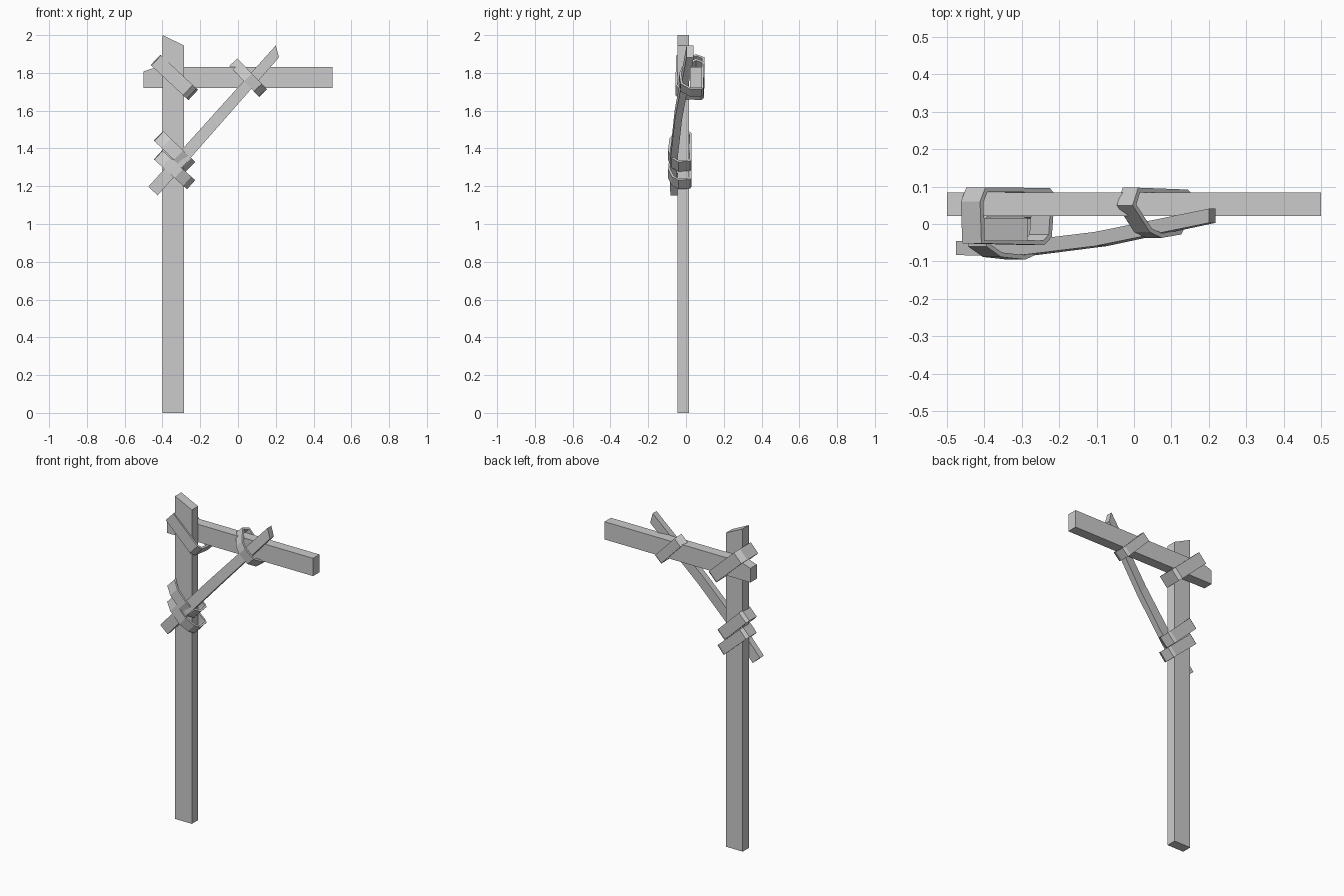
import bpy, bmesh, math
from mathutils import Vector

if "Cube" in bpy.data.objects:
    bpy.data.objects.remove(bpy.data.objects["Cube"])


def make(name, rings, closed=False):
    """Skin a list of equal-length vertex rings; cap the ends unless closed."""
    bm = bmesh.new()
    loops = [[bm.verts.new(p) for p in r] for r in rings]
    n = len(loops[0])
    pairs = list(zip(loops, loops[1:]))
    if closed:
        pairs.append((loops[-1], loops[0]))
    for a, b in pairs:
        for i in range(n):
            j = (i + 1) % n
            bm.faces.new((a[i], a[j], b[j], b[i]))
    if not closed:
        bm.faces.new(loops[0])
        bm.faces.new(loops[-1])
    bmesh.ops.recalc_face_normals(bm, faces=bm.faces)
    me = bpy.data.meshes.new(name)
    bm.to_mesh(me)
    bm.free()
    ob = bpy.data.objects.new(name, me)
    bpy.context.collection.objects.link(ob)
    return ob


def plank(name, outline, y0, y1):
    """Front outline (x, z) extruded in y."""
    return make(name, [[(x, y, z) for x, z in outline] for y in (y0, y1)])


def strap(name, centre, angle, profile, width, thick=0.012):
    """Tilted band: profile (u, y) runs around the timbers, width across."""
    u = Vector((math.cos(angle), 0, math.sin(angle)))
    w = Vector((-u.z, 0, u.x)) * width / 2
    c = Vector((centre[0], 0, centre[1]))
    rings = []
    n = len(profile)
    for i in range(n):
        p, prev, nxt = (Vector(profile[k % n]) for k in (i, i - 1, i + 1))
        e1, e2 = (p - prev).normalized(), (nxt - p).normalized()
        m = Vector((-e1.y - e2.y, e1.x + e2.x)).normalized()
        q = p + m * thick / max(0.4, m.dot(Vector((-e1.y, e1.x))))
        outer = c + u * p.x + Vector((0, p.y, 0))
        inner = c + u * q.x + Vector((0, q.y, 0))
        rings.append([outer - w, outer + w, inner + w, inner - w])
    return make(name, rings, closed=True)


# Upright post with slanted top
plank("post", [(-0.4, 0), (-0.285, 0), (-0.285, 1.945), (-0.4, 2.0)], -0.045, 0.016)

# Cross beam behind the post, with one clipped corner
plank("cross_beam", [(-0.5, 1.72), (0.5, 1.72), (0.5, 1.83), (-0.435, 1.83), (-0.5, 1.808)], 0.021, 0.084)

# Bent diagonal brace
left0, left1 = Vector((-0.475, 1.197)), Vector((0.2, 1.945))
right0, right1 = Vector((-0.425, 1.152)), Vector((0.217, 1.882))
rings = []
for t, y in [(0, -0.064), (0.22, -0.067), (0.55, -0.04), (1, 0.022)]:
    a, b = left0.lerp(left1, t), right0.lerp(right1, t)
    rings.append([(a.x, y - 0.019, a.y), (b.x, y - 0.019, b.y),
                  (b.x, y + 0.019, b.y), (a.x, y + 0.019, a.y)])
make("brace", rings)

# Strap profiles run counter-clockwise (u, y)
strap("post_beam_strap", (-0.338, 1.777), math.radians(-43),
      [(-0.13, -0.052), (0.1, -0.056), (0.127, -0.035), (0.138, 0.08),
       (0.12, 0.096), (-0.115, 0.098), (-0.135, 0.06)], 0.075)

strap("brace_beam_strap", (0.053, 1.776), math.radians(-46),
      [(-0.045, -0.022), (0.0, -0.037), (0.075, -0.028), (0.112, 0.02), (0.115, 0.082),
       (0.1, 0.092), (-0.09, 0.097), (-0.112, 0.05)], 0.058)

lower = [(-0.115, -0.06), (-0.06, -0.088), (0.03, -0.095), (0.09, -0.075), (0.118, -0.04),
         (0.112, 0.022), (0.095, 0.03), (-0.1, 0.03), (-0.118, 0.015)]
strap("brace_post_strap_upper", (-0.336, 1.385), math.radians(-44), lower, 0.07)
strap("brace_post_strap_lower", (-0.336, 1.287), math.radians(-42), lower, 0.065)
